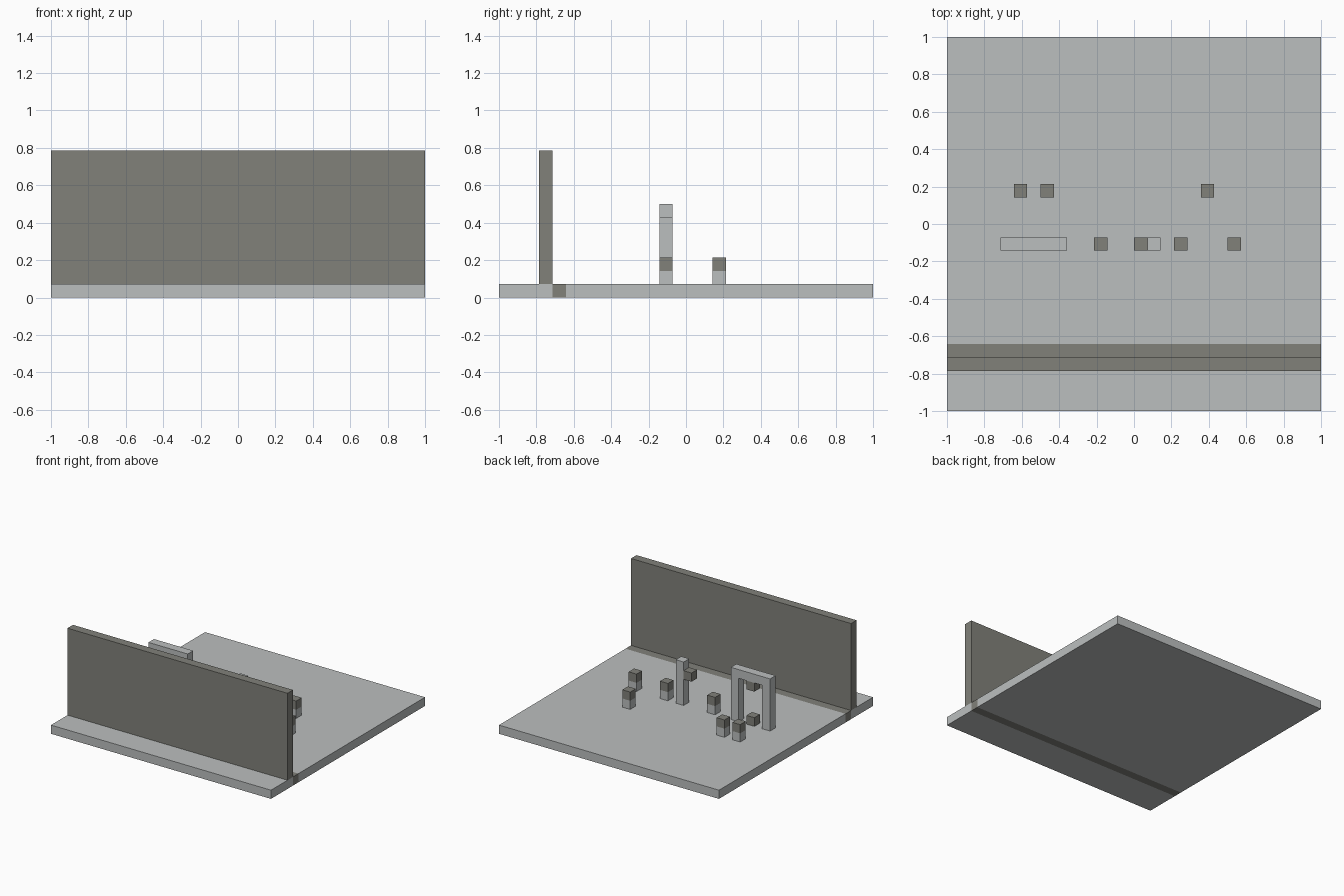
import bpy

cube = bpy.data.objects.get("Cube")
if cube:
    bpy.data.objects.remove(cube, do_unlink=True)

N = 28        # floor is N cells wide
U = 2 / N     # one cell


def material(name, color):
    m = bpy.data.materials.new(name)
    m.use_nodes = True
    m.diffuse_color = color
    m.node_tree.nodes["Principled BSDF"].inputs["Base Color"].default_value = color
    return m


light = material("light grey", (0.50, 0.52, 0.52, 1))
dark = material("dark warm grey", (0.22, 0.22, 0.195, 1))


def block(name, start, size, mat):
    """Box given by its lowest cell corner and its size, both in cells."""
    centre = [(s + d / 2) * U for s, d in zip(start, size)]
    bpy.ops.mesh.primitive_cube_add(
        size=1, location=(centre[0] - 1, centre[1] - 1, centre[2]))
    ob = bpy.context.object
    ob.name = name
    ob.scale = [d * U for d in size]
    bpy.ops.object.transform_apply(location=False, rotation=False, scale=True)
    ob.data.materials.append(mat)
    return ob


# Floor in two parts with a dark strip between them
block("floor_front", (0, 0, 0), (N, 4, 1), light)
block("floor_strip", (0, 4, 0), (N, 1, 1), dark)
block("floor_back", (0, 5, 0), (N, N - 5, 1), light)

# Tall front wall
block("wall", (0, 3, 1), (N, 1, 10), dark)

# Short posts with dark caps
for i, (x, y) in enumerate([(5, 16), (7, 16), (19, 16), (11, 12), (17, 12), (21, 12)]):
    block(f"post_base_{i}", (x, y, 1), (1, 1, 1), light)
    block(f"post_cap_{i}", (x, y, 2), (1, 1, 1), dark)

# Pillar with a dark block on its side
block("pillar", (15, 12, 1), (1, 1, 5), light)
block("pillar_side_block", (14, 12, 4), (1, 1, 1), dark)

# Gate with a dark block under the beam and one on the floor
for side, x in (("right", 4), ("left", 8)):
    block(f"gate_post_{side}", (x, 12, 1), (1, 1, 5), light)
block("gate_beam", (4, 12, 6), (5, 1, 1), light)
block("gate_upper_block", (6, 12, 5), (1, 1, 1), dark)
block("gate_lower_block", (6, 12, 1), (1, 1, 1), dark)
